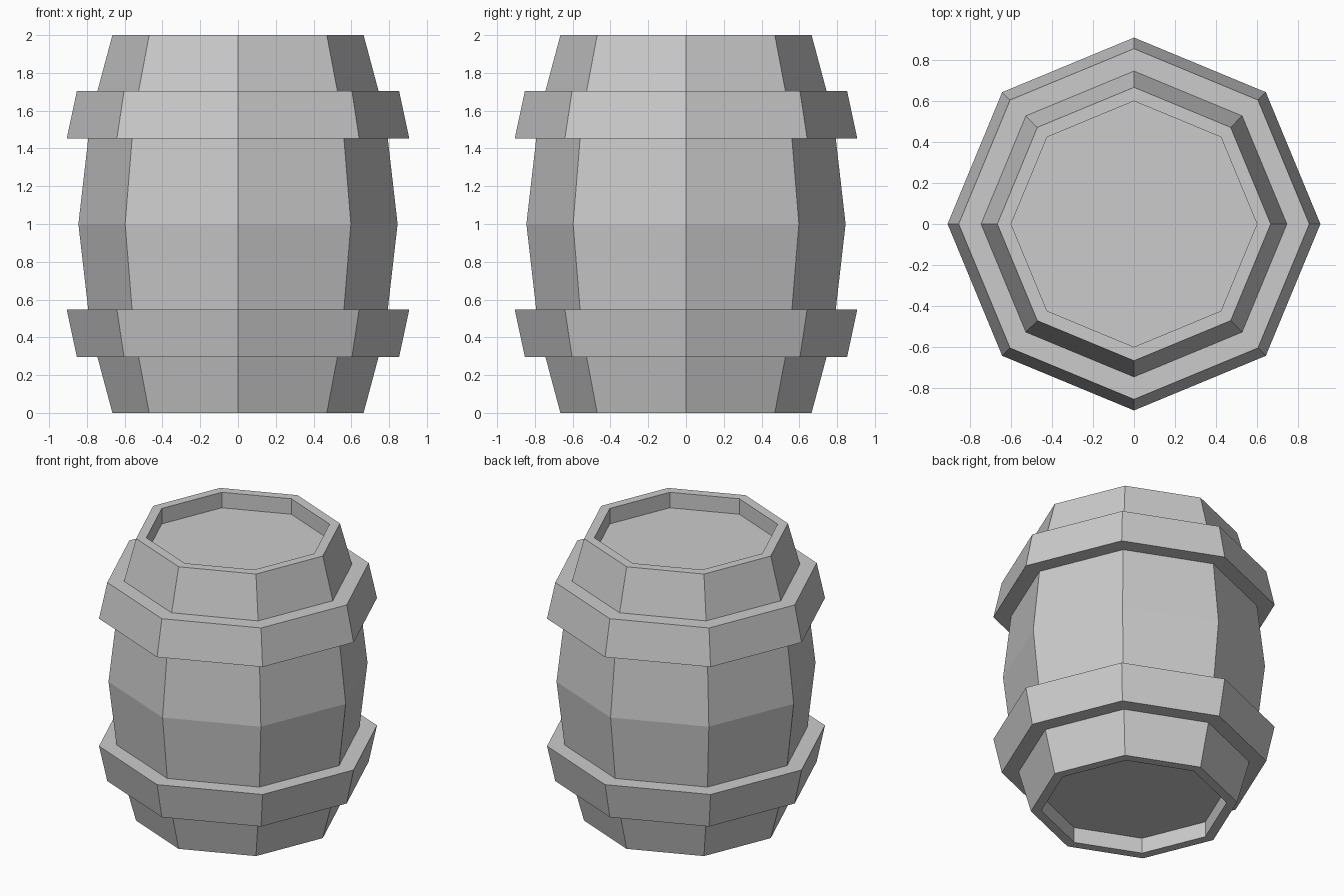
import bpy, bmesh
from math import cos, sin, tau

if "Cube" in bpy.data.objects:
    bpy.data.objects.remove(bpy.data.objects["Cube"])

SIDES = 8


def lathe(name, profile, caps=False):
    """Spin an (r, z) profile, listed bottom to top on the outside, into a flat-faced octagon."""
    bm = bmesh.new()
    rings = [[bm.verts.new((r * cos(tau * i / SIDES), r * sin(tau * i / SIDES), z))
              for i in range(SIDES)] for r, z in profile]
    for a, b in zip(rings, rings[1:]):
        for i in range(SIDES):
            j = (i + 1) % SIDES
            bm.faces.new((a[i], a[j], b[j], b[i]))
    if caps:
        bm.faces.new(rings[0][::-1])
        bm.faces.new(rings[-1])
    mesh = bpy.data.meshes.new(name)
    bm.to_mesh(mesh)
    bm.free()
    obj = bpy.data.objects.new(name, mesh)
    bpy.context.collection.objects.link(obj)
    return obj


def mirrored(half):
    """Reflect profile points about the barrel's mid height."""
    return [(r, 2 - z) for r, z in reversed(half)]


# Bulging body with a recessed lid at each end
lower = [(0.598, 0.11), (0.598, 0), (0.665, 0), (0.744, 0.296), (0.793, 0.548)]
lathe("barrel_body", lower + [(0.845, 1)] + mirrored(lower), caps=True)

# Tapered hoops wrapped around the body
hoop = [(0.744, 0.296), (0.853, 0.296), (0.907, 0.548), (0.793, 0.548)]
lathe("lower_hoop", hoop)
lathe("upper_hoop", mirrored(hoop))
